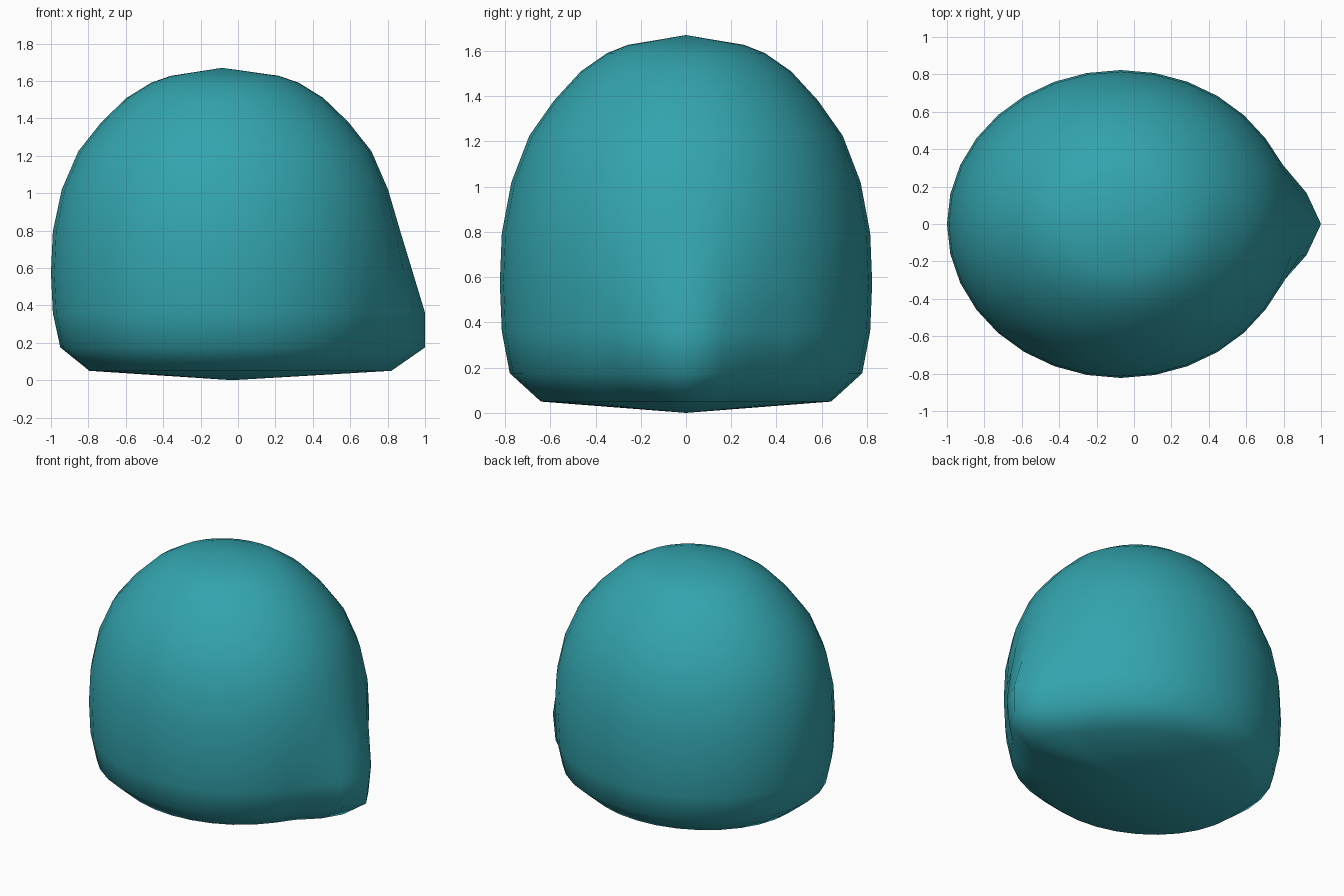
import bpy, bmesh, math

if "Cube" in bpy.data.objects:
    bpy.data.objects.remove(bpy.data.objects["Cube"])

# one flat colour
teal = bpy.data.materials.new("teal")
teal.diffuse_color = (0.033, 0.37, 0.42, 1)
teal.use_nodes = True
teal.node_tree.nodes["Principled BSDF"].inputs["Base Color"].default_value = teal.diffuse_color

SEG = 32
CX = -0.07        # dome axis
RATIO = 0.885     # depth / width of each oval ring

# rings: (height, half width, push of the pointed corner)
rings = [
    (0.05, 0.725, 0.165), (0.175, 0.88, 0.19), (0.36, 0.92, 0.15),
    (0.575, 0.93, 0.075), (0.795, 0.92, 0.018), (1.02, 0.872, 0),
    (1.225, 0.783, 0), (1.38, 0.66, 0), (1.51, 0.525, 0),
    (1.59, 0.395, 0), (1.627, 0.29, 0),
]
falloff = {0: 1.0, 1: 0.6, 2: 0.08}

bm = bmesh.new()
loops = []
for z, r, push in rings:
    loop = []
    for i in range(SEG):
        a = 2 * math.pi * i / SEG
        f = falloff.get(min(i, SEG - i), 0)
        loop.append(bm.verts.new((CX + r * math.cos(a) + push * f,
                                  RATIO * r * math.sin(a) * (1 + 0.08 * f), z)))
    loops.append(loop)

# side walls, shallow base cone and crown
bottom = bm.verts.new((-0.03, 0, 0))
top = bm.verts.new((-0.085, 0, 1.67))
for i in range(SEG):
    j = (i + 1) % SEG
    for lo, hi in zip(loops, loops[1:]):
        bm.faces.new((lo[i], lo[j], hi[j], hi[i]))
    bm.faces.new((loops[0][j], loops[0][i], bottom))
    bm.faces.new((loops[-1][i], loops[-1][j], top))
for f in bm.faces:
    f.smooth = True
bmesh.ops.recalc_face_normals(bm, faces=bm.faces)

mesh = bpy.data.meshes.new("pointed_dome")
bm.to_mesh(mesh)
bm.free()
mesh.materials.append(teal)
dome = bpy.data.objects.new("pointed_dome", mesh)
bpy.context.collection.objects.link(dome)
